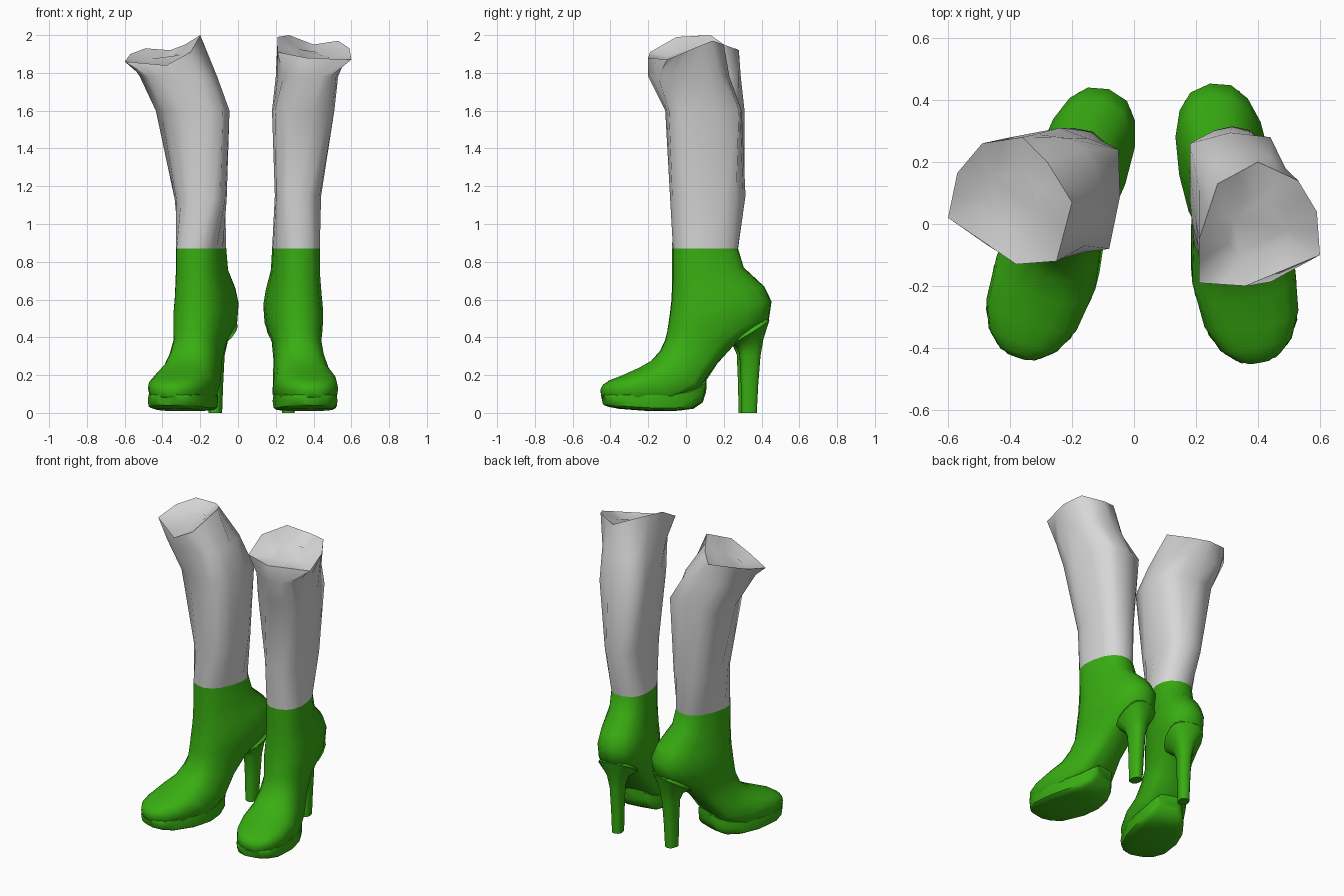
import bpy, bmesh, math
from mathutils import Vector, Matrix

cube = bpy.data.objects.get("Cube")
if cube:
    bpy.data.objects.remove(cube, do_unlink=True)

N = 16


def material(name, rgb):
    m = bpy.data.materials.new(name)
    m.use_nodes = True
    m.diffuse_color = (*rgb, 1)
    m.node_tree.nodes["Principled BSDF"].inputs["Base Color"].default_value = (*rgb, 1)
    return m


GREEN = material("boot green", (0.04, 0.42, 0.006))
GREY = material("leg grey", (0.68, 0.68, 0.68))


def ring(front, back, hw, cx=0.0, power=2.4, back_power=None):
    """Rounded section between a front and a back point (y, z), with half width hw.
    A higher power gives a squarer half."""
    f, b = Vector((cx, *front)), Vector((cx, *back))
    mid, half = (f + b) / 2, (b - f) / 2
    pts = []
    for i in range(N):
        a = 2 * math.pi * i / N
        c, s = math.cos(a), math.sin(a)
        e = 2 / (back_power if back_power and s > 0 else power)
        c = math.copysign(abs(c) ** e, c)
        s = math.copysign(abs(s) ** e, s)
        pts.append(mid + half * s + Vector((hw * c, 0, 0)))
    return pts


def outline(corners):
    """Closed ring through eight corners and their midpoints."""
    pts = [Vector(p) for p in corners]
    out = []
    for a, b in zip(pts, pts[1:] + pts[:1]):
        out += [a, (a + b) / 2]
    return out


def loft(name, rings, mat, matrix=Matrix(), angle=40):
    """Skin a list of rings and cap both ends."""
    bm = bmesh.new()
    rows = [[bm.verts.new(matrix @ p) for p in r] for r in rings]
    for a, b in zip(rows, rows[1:]):
        for i in range(N):
            j = (i + 1) % N
            bm.faces.new((a[i], a[j], b[j], b[i]))
    bm.faces.new(rows[0])
    bm.faces.new(rows[-1])
    bmesh.ops.recalc_face_normals(bm, faces=bm.faces[:])
    me = bpy.data.meshes.new(name)
    bm.to_mesh(me)
    bm.free()
    me.materials.append(mat)
    ob = bpy.data.objects.new(name, me)
    bpy.context.collection.objects.link(ob)
    bpy.ops.object.select_all(action='DESELECT')
    ob.select_set(True)
    bpy.context.view_layer.objects.active = ob
    bpy.ops.object.shade_smooth_by_angle(angle=math.radians(angle))


# Boot upper, from ankle round the heel and instep to the toe:
# front, back, half width, squareness of the back or underside
UPPER = [
    ((-0.07, 0.87), (0.28, 0.87), 0.122, 2.4),
    ((-0.07, 0.72), (0.31, 0.77), 0.125, 2.4),
    ((-0.075, 0.60), (0.42, 0.67), 0.140, 2.4),
    ((-0.085, 0.52), (0.46, 0.59), 0.149, 2.4),
    ((-0.10, 0.43), (0.445, 0.49), 0.143, 2.5),
    ((-0.11, 0.385), (0.27, 0.37), 0.125, 2.7),
    ((-0.135, 0.33), (0.16, 0.26), 0.130, 3),
    ((-0.18, 0.28), (0.06, 0.13), 0.146, 4),
    ((-0.25, 0.24), (-0.08, 0.07), 0.168, 5),
    ((-0.34, 0.20), (-0.28, 0.06), 0.154, 6),
    ((-0.405, 0.175), (-0.385, 0.065), 0.117, 6),
    ((-0.44, 0.152), (-0.432, 0.075), 0.072, 5),
    ((-0.455, 0.13), (-0.45, 0.085), 0.035, 4),
]

# Platform sole, toe to arch: bottom, top, half width
SOLE = [
    ((-0.435, 0.04), (-0.448, 0.10), 0.06),
    ((-0.40, 0.03), (-0.41, 0.105), 0.107),
    ((-0.34, 0.02), (-0.34, 0.11), 0.145),
    ((-0.20, 0.01), (-0.20, 0.11), 0.166),
    ((-0.08, 0.01), (-0.08, 0.115), 0.158),
    ((0.01, 0.02), (0.00, 0.13), 0.13),
    ((0.065, 0.05), (0.06, 0.155), 0.10),
    ((0.09, 0.10), (0.095, 0.175), 0.065),
]

# Stiletto heel, ground to seat
HEEL = [
    ((0.297, 0.0), (0.38, 0.0), 0.033),
    ((0.295, 0.15), (0.388, 0.15), 0.037),
    ((0.288, 0.31), (0.40, 0.30), 0.043),
    ((0.27, 0.35), (0.415, 0.39), 0.060),
    ((0.235, 0.365), (0.445, 0.495), 0.115),
    ((0.25, 0.42), (0.42, 0.53), 0.09),
]

# Per side: foot origin x, turn in degrees, shin level (z, x min, x max, y min, y max),
# calf outline, knee level, and uneven top rim; outlines run counterclockwise from +x
SIDES = {
    "right": (-0.23, -19, (1.13, -0.335, -0.06, -0.08, 0.31),
              [(-0.045, 0.09), (-0.05, 0.24), (-0.24, 0.31), (-0.38, 0.27),
               (-0.435, 0.10), (-0.38, -0.05), (-0.23, -0.10), (-0.08, -0.08)],
              (1.78, -0.52, -0.11, -0.12, 0.29),
              [(-0.20, 0.07, 2.0), (-0.28, 0.20, 1.95), (-0.36, 0.28, 1.92),
               (-0.49, 0.26, 1.93), (-0.57, 0.165, 1.90), (-0.60, 0.02, 1.86),
               (-0.38, -0.13, 1.84), (-0.25, -0.12, 1.91)]),
    "left": (0.325, 10, (1.15, 0.195, 0.44, -0.085, 0.315),
             [(0.51, 0.03), (0.44, 0.28), (0.31, 0.295), (0.18, 0.26),
              (0.18, 0.08), (0.195, -0.07), (0.32, -0.11), (0.48, -0.09)],
             (1.78, 0.20, 0.53, -0.20, 0.23),
             [(0.59, 0.04, 1.93), (0.53, 0.14, 1.97), (0.40, 0.20, 1.95),
              (0.27, 0.13, 2.0), (0.21, -0.05, 1.99), (0.21, -0.19, 1.91),
              (0.36, -0.20, 1.88), (0.60, -0.10, 1.87)]),
}


def level_ring(level):
    z, xa, xb, y0, y1 = level
    return ring((y0, z), (y1, z), (xb - xa) / 2, (xa + xb) / 2, 2.5)


for side, (x0, turn, shin, calf, knee, rim) in SIDES.items():
    place = Matrix.Translation((x0, 0, 0)) @ Matrix.Rotation(math.radians(turn), 4, 'Z')
    upper = [ring(f, b, hw, back_power=p) for f, b, hw, p in UPPER]
    loft(side + "_boot_upper", upper, GREEN, place, 60)
    loft(side + "_platform_sole", [ring(*s, power=5) for s in SOLE], GREEN, place)
    loft(side + "_heel", [ring(*s, power=2.6) for s in HEEL], GREEN, place, 50)

    # Leg tube rising from the boot opening, with a ragged rim and a dished top
    edge = outline(rim)
    centre = sum(edge, Vector()) / N - Vector((0, 0, 0.08))
    dish = [centre + (p - centre) * 0.5 for p in edge]
    loft(side + "_leg", [[place @ p for p in upper[0]], level_ring(shin),
                         outline([(x, y, 1.6) for x, y in calf]),
                         level_ring(knee), edge, dish], GREY, angle=55)
